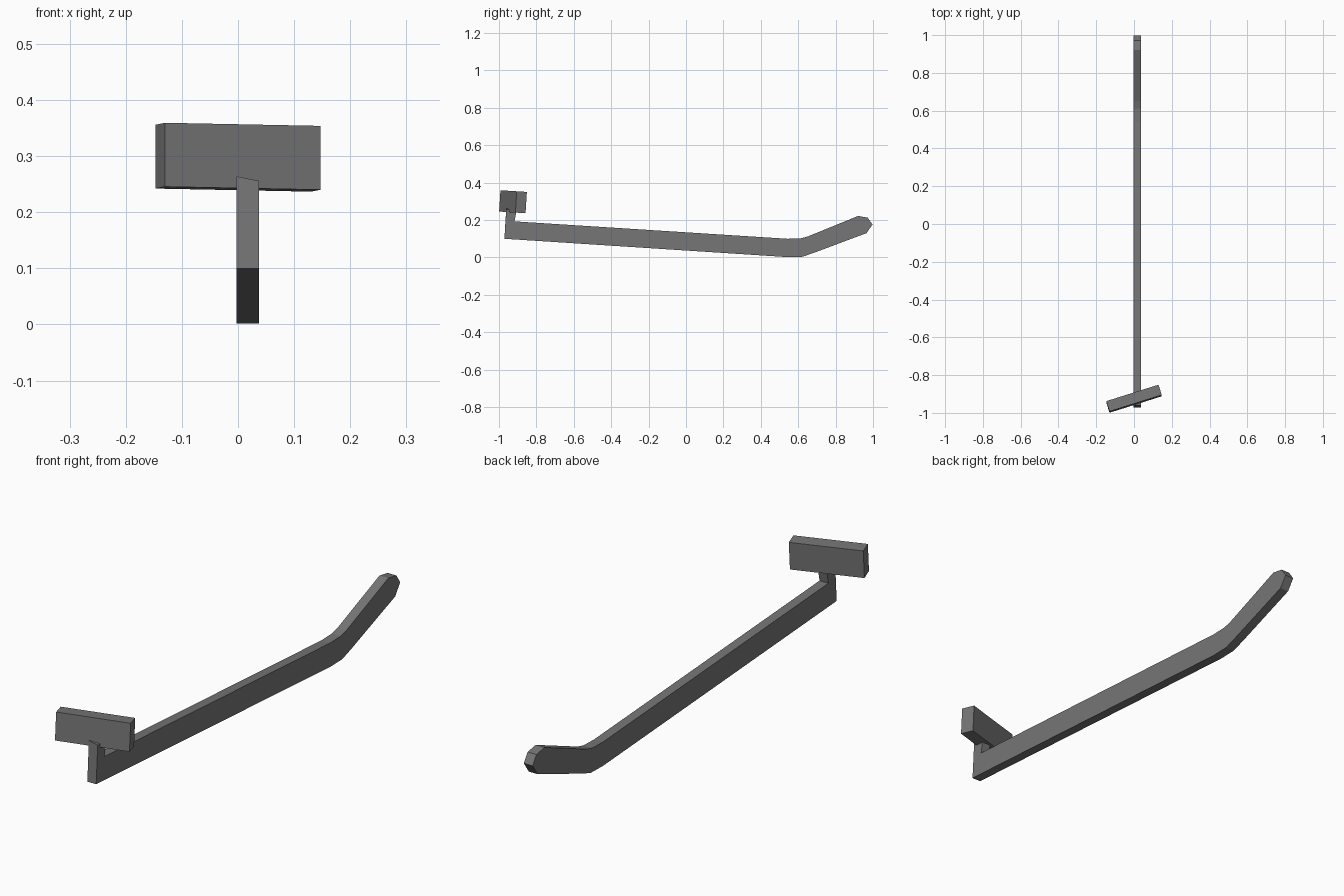
import bpy
import bmesh
from math import radians
from mathutils import Matrix

cube = bpy.data.objects.get("Cube")
if cube:
    bpy.data.objects.remove(cube, do_unlink=True)

grey = bpy.data.materials.new("grey")
grey.use_nodes = True
colour = (0.18, 0.18, 0.18, 1)
grey.diffuse_color = colour
grey.node_tree.nodes["Principled BSDF"].inputs["Base Color"].default_value = colour


def add_object(name, bm):
    bmesh.ops.recalc_face_normals(bm, faces=bm.faces[:])
    mesh = bpy.data.meshes.new(name)
    bm.to_mesh(mesh)
    bm.free()
    mesh.materials.append(grey)
    obj = bpy.data.objects.new(name, mesh)
    bpy.context.collection.objects.link(obj)
    return obj


def extrude_profile(name, profile, x0, x1):
    """Extrude a (y, z) outline along x."""
    bm = bmesh.new()
    face = bm.faces.new([bm.verts.new((x0, y, z)) for y, z in profile])
    new = bmesh.ops.extrude_face_region(bm, geom=[face])["geom"]
    verts = [g for g in new if isinstance(g, bmesh.types.BMVert)]
    bmesh.ops.translate(bm, verts=verts, vec=(x1 - x0, 0, 0))
    return add_object(name, bm)


# Temple arm: straight bar, bent tail with a rounded tip, upright stub in front
arm_outline = [
    (-0.971, 0.1), (0.543, 0.002), (0.623, 0.004), (0.687, 0.026),
    (0.965, 0.13), (0.997, 0.176), (0.972, 0.213), (0.92, 0.222),
    (0.65, 0.112), (0.612, 0.102), (0.543, 0.1),
    (-0.917, 0.193), (-0.905, 0.26), (-0.961, 0.26),
]
arm = extrude_profile("arm", arm_outline, -0.003, 0.037)

# Slant the top of the stub sideways
for v in arm.data.vertices:
    if v.co.z > 0.25:
        v.co.z += 0.004 if v.co.x < 0 else -0.004

# End block: turned on the stub and pitched with the arm
bm = bmesh.new()
bmesh.ops.create_cube(bm, size=1, matrix=Matrix.Diagonal((0.29, 0.057, 0.114, 1)))
block = add_object("end_block", bm)
block.matrix_world = (Matrix.Translation((0, -0.925, 0.298))
                      @ Matrix.Rotation(radians(-3.6), 4, "X")
                      @ Matrix.Rotation(radians(17.5), 4, "Z"))
